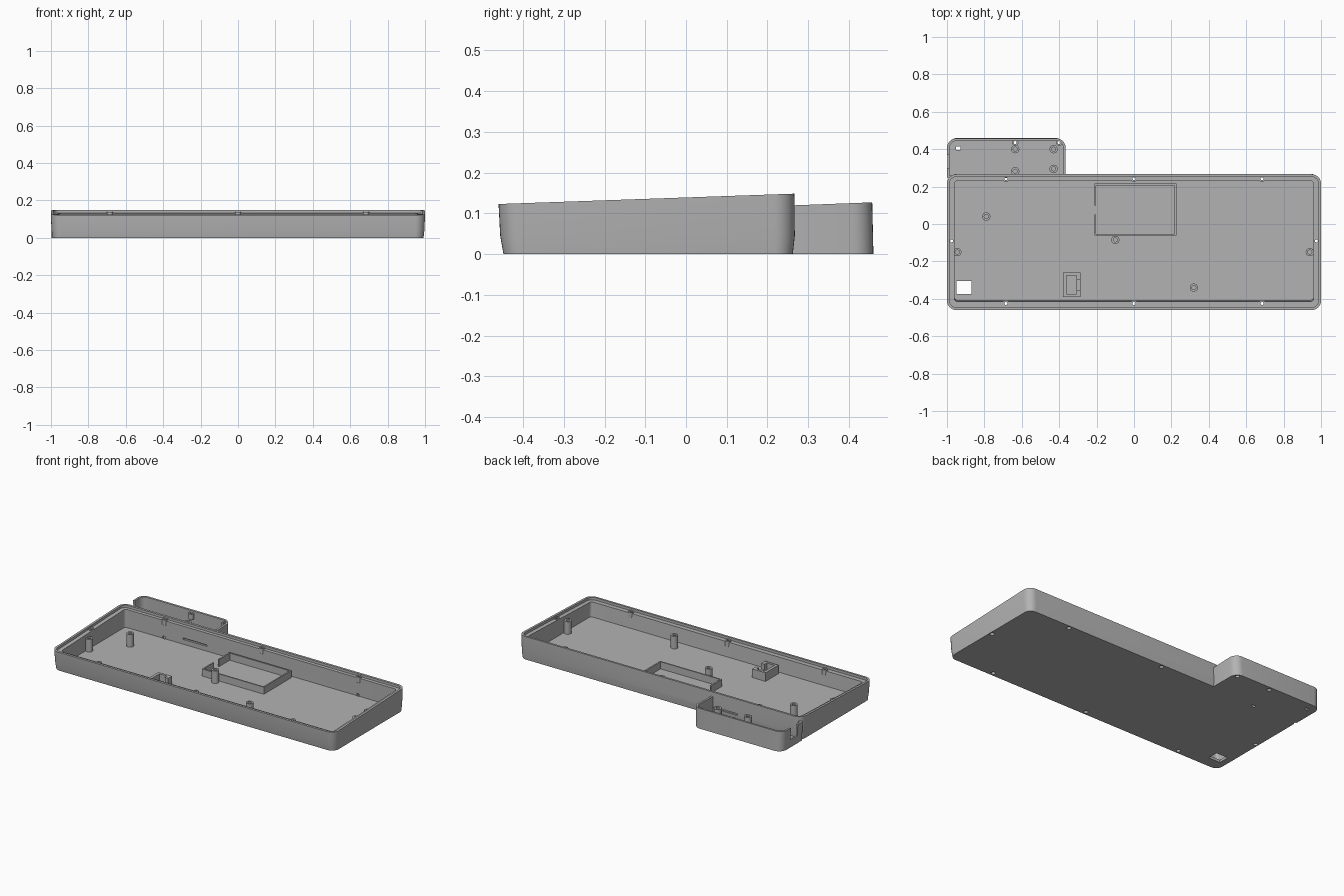
import bpy, bmesh, math

old = bpy.data.objects.get("Cube")
if old:
    bpy.data.objects.remove(old, do_unlink=True)

GREY = bpy.data.materials.new("plain_grey")
GREY.use_nodes = True
GREY.diffuse_color = (0.45, 0.45, 0.45, 1)
GREY.node_tree.nodes["Principled BSDF"].inputs["Base Color"].default_value = (0.45, 0.45, 0.45, 1)
FLOOR = 0.016


def rim(y, drop=0.0):
    """Height of the sloping case rim at depth y."""
    return 0.123 + 0.035 * (y + 0.46) - drop


def annex_rim(y):
    return 0.12 + 0.038 * (y - 0.27)


def ring(x0, x1, y0, y1, r, z, front_r=None, seg=8):
    """Rounded rectangle; z is a height or a function of y."""
    pts = []
    fr = r if front_r is None else front_r
    for sx, sy, a in ((1, 1, 0), (-1, 1, 90), (-1, -1, 180), (1, -1, 270)):
        rad = r if sy > 0 else fr
        cx = x1 - rad if sx > 0 else x0 + rad
        cy = y1 - rad if sy > 0 else y0 + rad
        for i in range(seg + 1):
            t = math.radians(a + 90 * i / seg)
            x, y = cx + rad * math.cos(t), cy + rad * math.sin(t)
            pts.append((x, y, z(y) if callable(z) else z))
    return pts


def circle(x, y, r, z):
    n = 24
    return [(x + r * math.cos(math.tau * i / n), y + r * math.sin(math.tau * i / n), z)
            for i in range(n)]


def loft(bm, rings, loop=False):
    """Skin the rings in order; cap both ends, or join last to first."""
    rows = [[bm.verts.new(p) for p in r] for r in rings]
    pairs = list(zip(rows, rows[1:])) + ([(rows[-1], rows[0])] if loop else [])
    for a, b in pairs:
        for i in range(len(a)):
            j = (i + 1) % len(a)
            bm.faces.new((a[i], a[j], b[j], b[i]))
    if not loop:
        bm.faces.new(rows[0][::-1])
        bm.faces.new(rows[-1])


def box(bm, x0, x1, y0, y1, z0, z1):
    loft(bm, [[(x0, y0, z), (x1, y0, z), (x1, y1, z), (x0, y1, z)] for z in (z0, z1)])


def finish(name, bm):
    bmesh.ops.recalc_face_normals(bm, faces=bm.faces)
    me = bpy.data.meshes.new(name)
    bm.to_mesh(me)
    bm.free()
    me.materials.append(GREY)
    ob = bpy.data.objects.new(name, me)
    bpy.context.collection.objects.link(ob)
    return ob


def activate(ob):
    bpy.ops.object.select_all(action='DESELECT')
    ob.select_set(True)
    bpy.context.view_layer.objects.active = ob


def smooth(ob):
    activate(ob)
    bpy.ops.object.shade_smooth_by_angle(angle=math.radians(35))


def cut(ob, bm):
    cutter = finish("cutter", bm)
    cutter.hide_render = True
    activate(ob)
    mod = ob.modifiers.new("cut", 'BOOLEAN')
    mod.operation, mod.solver, mod.object = 'DIFFERENCE', 'EXACT', cutter
    bpy.ops.object.modifier_apply(modifier=mod.name)
    bpy.data.objects.remove(cutter, do_unlink=True)


def screw_hole(bm, x, y):
    """Narrow bore with a wider recess underneath."""
    loft(bm, [circle(x, y, r, z) for r, z in
              ((0.013, -0.02), (0.013, 0.03), (0.008, 0.03), (0.008, 0.3))])


# Main tray with flared walls and a stepped lip
bm = bmesh.new()
loft(bm, [
    ring(-0.992, 0.992, -0.448, 0.262, 0.045, 0),
    ring(-0.997, 0.997, -0.456, 0.267, 0.05, 0.045),
    ring(-1, 1, -0.46, 0.266, 0.05, rim),
    ring(-0.986, 0.986, -0.446, 0.252, 0.036, rim),
    ring(-0.986, 0.986, -0.446, 0.252, 0.036, lambda y: rim(y, 0.016)),
    ring(-0.96, 0.96, -0.415, 0.232, 0.018, lambda y: rim(y, 0.016)),
    ring(-0.96, 0.96, -0.408, 0.232, 0.018, FLOOR),
])
tray = finish("main_tray", bm)

# Rim screws, floor window and cable slit
rim_screws = [(x, y) for x in (-0.685, 0, 0.685) for y in (-0.425, 0.242)]
rim_screws += [(-0.975, -0.09), (0.975, -0.09)]
bm = bmesh.new()
for x, y in rim_screws:
    screw_hole(bm, x, y)
box(bm, -0.95, -0.868, -0.375, -0.306, -0.1, 0.06)
box(bm, -0.55, -0.38, 0.2, 0.3, 0.046, 0.056)
cut(tray, bm)
smooth(tray)

# Rear annex compartment
bm = bmesh.new()
loft(bm, [
    ring(-0.996, -0.37, 0.245, 0.46, 0.05, 0, 0.01),
    ring(-1, -0.365, 0.245, 0.457, 0.05, annex_rim, 0.01),
    ring(-0.987, -0.378, 0.26, 0.444, 0.038, annex_rim, 0.004),
    ring(-0.987, -0.378, 0.26, 0.444, 0.038, FLOOR, 0.004),
])
annex = finish("rear_annex", bm)

# Annex side opening, floor port and screw bores
annex_screws = [(-0.635, 0.435), (-0.4, 0.435)]
bm = bmesh.new()
box(bm, -1.1, -0.97, 0.3, 0.37, 0.05, 0.3)
box(bm, -0.953, -0.928, 0.396, 0.414, -0.1, 0.06)
for x, y in annex_screws:
    screw_hole(bm, x, y)
cut(annex, bm)
smooth(annex)

# Screw collars on the lips
bm = bmesh.new()
for pts, top, drop in ((rim_screws, rim, 0.009), (annex_screws, annex_rim, 0.012)):
    for x, y in pts:
        z = top(y) - drop
        loft(bm, [circle(x, y, r, h) for r, h in
                  ((0.017, z - 0.035), (0.017, z), (0.008, z), (0.008, z - 0.035))], True)
smooth(finish("screw_collars", bm))


def standoffs(name, pts, height):
    bm = bmesh.new()
    for x, y in pts:
        z = FLOOR + height
        loft(bm, [circle(x, y, r, h) for r, h in
                  ((0.022, 0.008), (0.022, z), (0.011, z), (0.011, z - 0.05))])
    smooth(finish(name, bm))


# Hollow posts for the circuit boards
standoffs("main_standoffs", [(-0.79, 0.04), (-0.1, -0.085), (0.32, -0.34),
                             (-0.945, -0.15), (0.94, -0.15)], 0.08)
standoffs("annex_standoffs", [(-0.635, 0.4), (-0.43, 0.4),
                              (-0.635, 0.282), (-0.43, 0.295)], 0.055)

# Battery enclosure: thin walls with a wire gap on one side
bm = bmesh.new()
z0, z1 = 0.01, FLOOR + 0.045
box(bm, -0.212, 0.226, -0.062, -0.053, z0, z1)
box(bm, -0.212, 0.226, 0.207, 0.216, z0, z1)
box(bm, 0.217, 0.226, -0.053, 0.207, z0, z1)
box(bm, -0.212, -0.203, -0.053, 0.05, z0, z1)
box(bm, -0.212, -0.203, 0.1, 0.207, z0, z1)
finish("battery_enclosure", bm)

# Switch holder: box open through one side
bm = bmesh.new()
z1 = FLOOR + 0.055
box(bm, -0.38, -0.362, -0.39, -0.26, z0, z1)
for a, b in ((-0.39, -0.375), (-0.275, -0.26)):
    box(bm, -0.362, -0.285, a, b, z0, z1)
for a, b in ((-0.375, -0.352), (-0.298, -0.275)):
    box(bm, -0.308, -0.285, a, b, z0, z1)
box(bm, -0.308, -0.285, -0.352, -0.298, z0, FLOOR + 0.02)
finish("switch_holder", bm)
